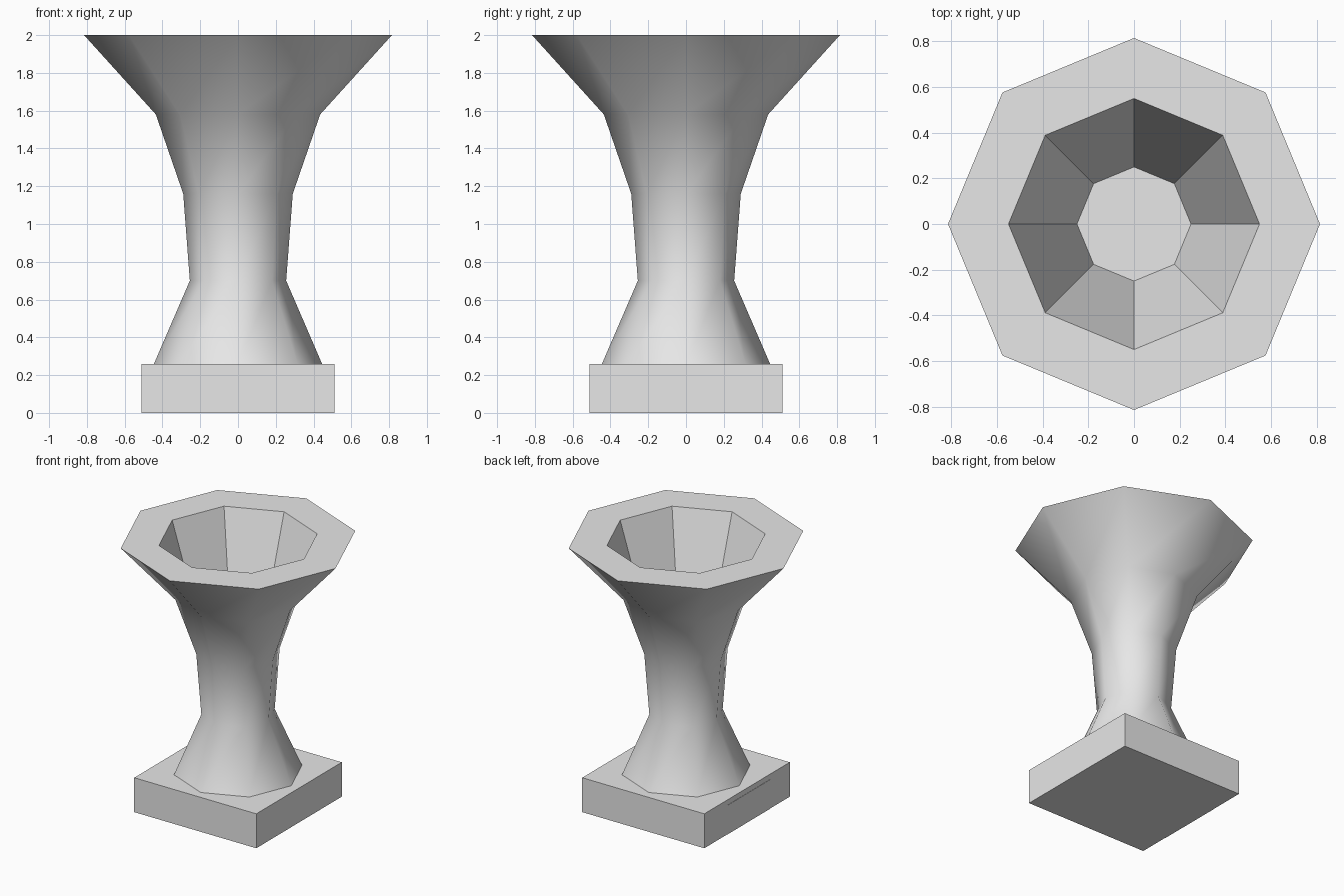
import bpy
import bmesh
from math import cos, sin, pi

cube = bpy.data.objects.get("Cube")
if cube:
    bpy.data.objects.remove(cube, do_unlink=True)

SIDES = 8

stone = bpy.data.materials.new("light_grey_stone")
stone.use_nodes = True
stone.diffuse_color = (0.8, 0.8, 0.8, 1)
stone.node_tree.nodes["Principled BSDF"].inputs["Base Color"].default_value = (0.8, 0.8, 0.8, 1)


def add_object(name, bm):
    bmesh.ops.recalc_face_normals(bm, faces=bm.faces)
    mesh = bpy.data.meshes.new(name)
    bm.to_mesh(mesh)
    bm.free()
    mesh.materials.append(stone)
    obj = bpy.data.objects.new(name, mesh)
    bpy.context.collection.objects.link(obj)
    return obj


def box(name, low, high):
    bm = bmesh.new()
    bmesh.ops.create_cube(bm, size=1)
    for v in bm.verts:
        v.co = [(a + b) / 2 + c * (b - a) for a, b, c in zip(low, high, v.co)]
    return add_object(name, bm)


# Square plinth with a thin flush panel on one side
box("plinth", (-0.51, -0.51, 0), (0.51, 0.51, 0.26))
box("plinth_panel", (-0.512, -0.28, 0), (-0.508, 0.24, 0.22))

# Octagonal flared body: smooth outside, then flat rim and faceted bowl
outside = [(0.445, 0.26), (0.255, 0.70), (0.29, 1.16), (0.435, 1.58), (0.815, 2.0)]
inside = [(0.55, 2.0), (0.25, 1.05)]

bm = bmesh.new()
rings = []
for r, z in outside + inside:
    angles = [2 * pi * i / SIDES for i in range(SIDES)]
    rings.append([bm.verts.new((r * cos(a), r * sin(a), z)) for a in angles])
for k, (low, high) in enumerate(zip(rings, rings[1:])):
    for i in range(SIDES):
        j = (i + 1) % SIDES
        face = bm.faces.new((low[i], low[j], high[j], high[i]))
        face.smooth = k < len(outside) - 1
bm.faces.new(rings[-1])
bm.faces.new(rings[0][::-1])

# Keep the rim, bowl and foot edges crisp
for edge in bm.edges:
    if not all(f.smooth for f in edge.link_faces):
        edge.smooth = False
add_object("flared_bowl", bm)
